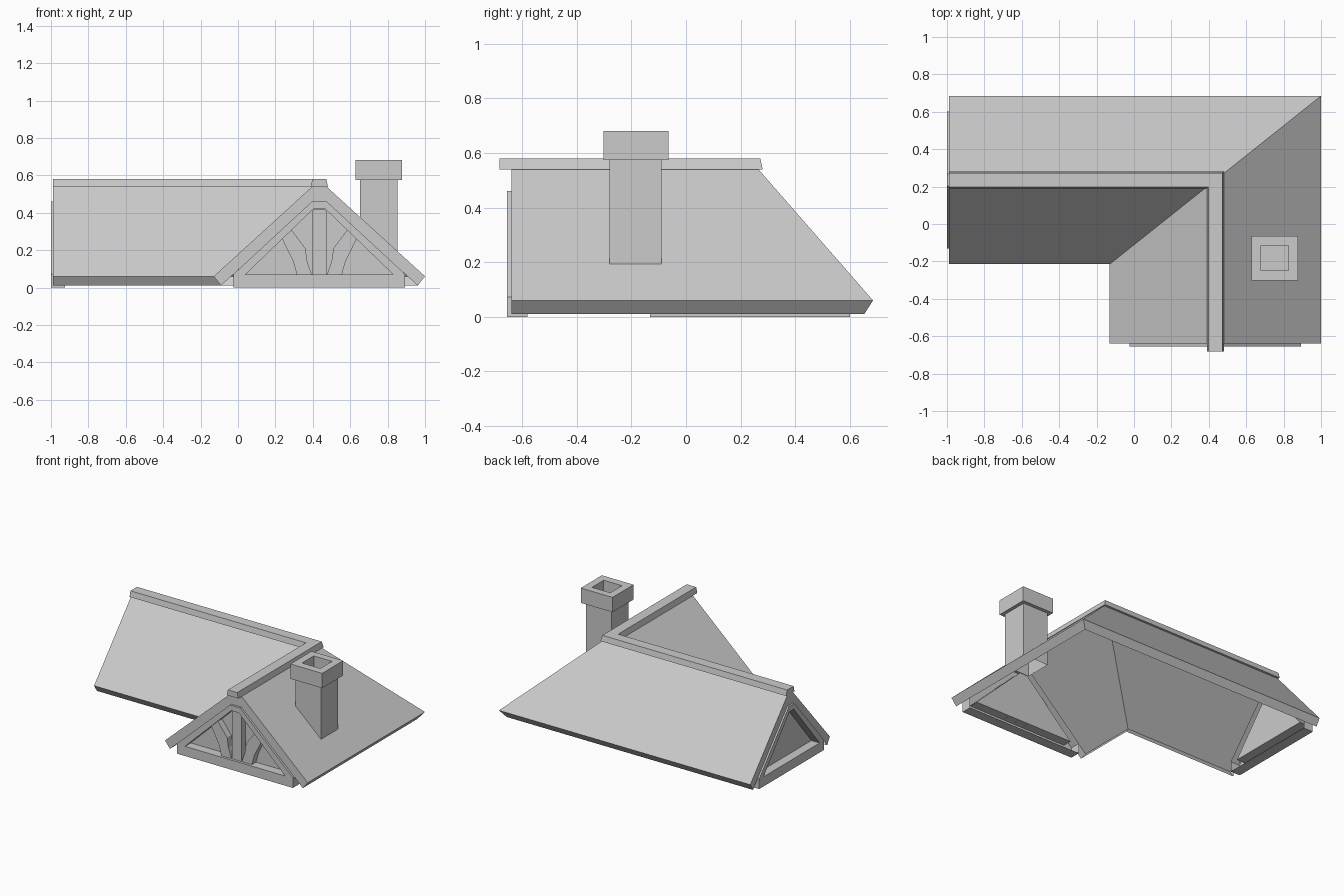
import bpy, bmesh

if "Cube" in bpy.data.objects:
    bpy.data.objects.remove(bpy.data.objects["Cube"])

XR, YR = 0.435, 0.235      # ridge lines of the two wings
HALF_X, HALF_Y = 0.565, 0.45


def make(name, verts, faces):
    bm = bmesh.new()
    vs = [bm.verts.new(v) for v in verts]
    for f in faces:
        bm.faces.new([vs[i] for i in f])
    bmesh.ops.recalc_face_normals(bm, faces=bm.faces)
    me = bpy.data.meshes.new(name)
    bm.to_mesh(me)
    bm.free()
    ob = bpy.data.objects.new(name, me)
    bpy.context.collection.objects.link(ob)
    return ob


def loft(name, rings, start=True, end=True, skip=()):
    """Join equal-length rings with quads (leaving out sides in skip), optionally capping ends."""
    n = len(rings[0])
    faces = [(r * n + i, r * n + (i + 1) % n, (r + 1) * n + (i + 1) % n, (r + 1) * n + i)
             for r in range(len(rings) - 1) for i in range(n) if i not in skip]
    if start:
        faces.append(tuple(range(n)))
    if end:
        faces.append(tuple(range((len(rings) - 1) * n, len(rings) * n)))
    return make(name, [p for r in rings for p in r], faces)


def l_sweep(name, section, sx, sy, x_end, y_end, skip=()):
    """Sweep a (u, z) section along the L-shaped ridge with a mitred corner."""
    loft(name, [
        [(x_end, YR + u * sy, z) for u, z in section],
        [(XR + u * sx, YR + u * sy, z) for u, z in section],
        [(XR + u * sx, y_end, z) for u, z in section]], skip=skip)


def rect(x0, x1, y0, y1, z):
    return [(x0, y0, z), (x1, y0, z), (x1, y1, z), (x0, y1, z)]


def mirrored(half):
    return half + [(-s, z) for s, z in reversed(half)]


# Roof: slopes, turned-in eaves and gable edges, open underneath; ridge cap on top
l_sweep("roof", [(1, .06), (0, .575), (-1, .06), (-.93, .011),
                 (-.07, .459), (.07, .459), (.93, .011)],
        HALF_X, HALF_Y, -.988, -.64, skip=(3, 4, 5))
l_sweep("ridge_cap", mirrored([(.046, .54), (.037, .58)]), 1, 1, -.99, -.683)


# Gable ends: local (sideways, depth, height) mapped onto each wing
def front(s, d, z):
    return (XR + s, -.655 + d, z)


def left(s, d, z):
    return (-1 + d, YR - s * .8, z)


def outline(place, points, depth):
    return [place(s, depth, z) for s, z in points]


# Gable frame: open at the back, with a recessed panel closing the opening
outer = mirrored([(.458, 0), (.458, .073), (.04, .46)])
inner = mirrored([(.395, .069), (.394, .071), (.03, .422)])
for side, place in (("front", front), ("left", left)):
    loft(side + "_gable", [outline(place, outer, .075), outline(place, outer, 0),
                           outline(place, inner, 0), outline(place, inner, .065)],
         start=False)

# Front gable timber: post and curved braces
brace = [(.04, .068), (.065, .14), (.075, .21), (.15, .31),
         (.2, .262), (.14, .14), (.12, .068)]
timbers = {"post": mirrored([(.037, .068), (.037, .41), (.025, .42)]),
           "right_brace": brace,
           "left_brace": [(-s, z) for s, z in brace]}
for name, pts in timbers.items():
    loft("front_" + name, [outline(front, pts, d) for d in (.018, .065)], end=False)

# Chimney: shaft and hollow cap
loft("chimney_shaft", [rect(.652, .853, -.28, -.09, z) for z in (.19, .58)], start=False)
loft("chimney_cap", [rect(.627, .878, -.303, -.065, .575), rect(.627, .878, -.303, -.065, .681),
                     rect(.68, .825, -.248, -.115, .681), rect(.68, .825, -.248, -.115, .59)])
